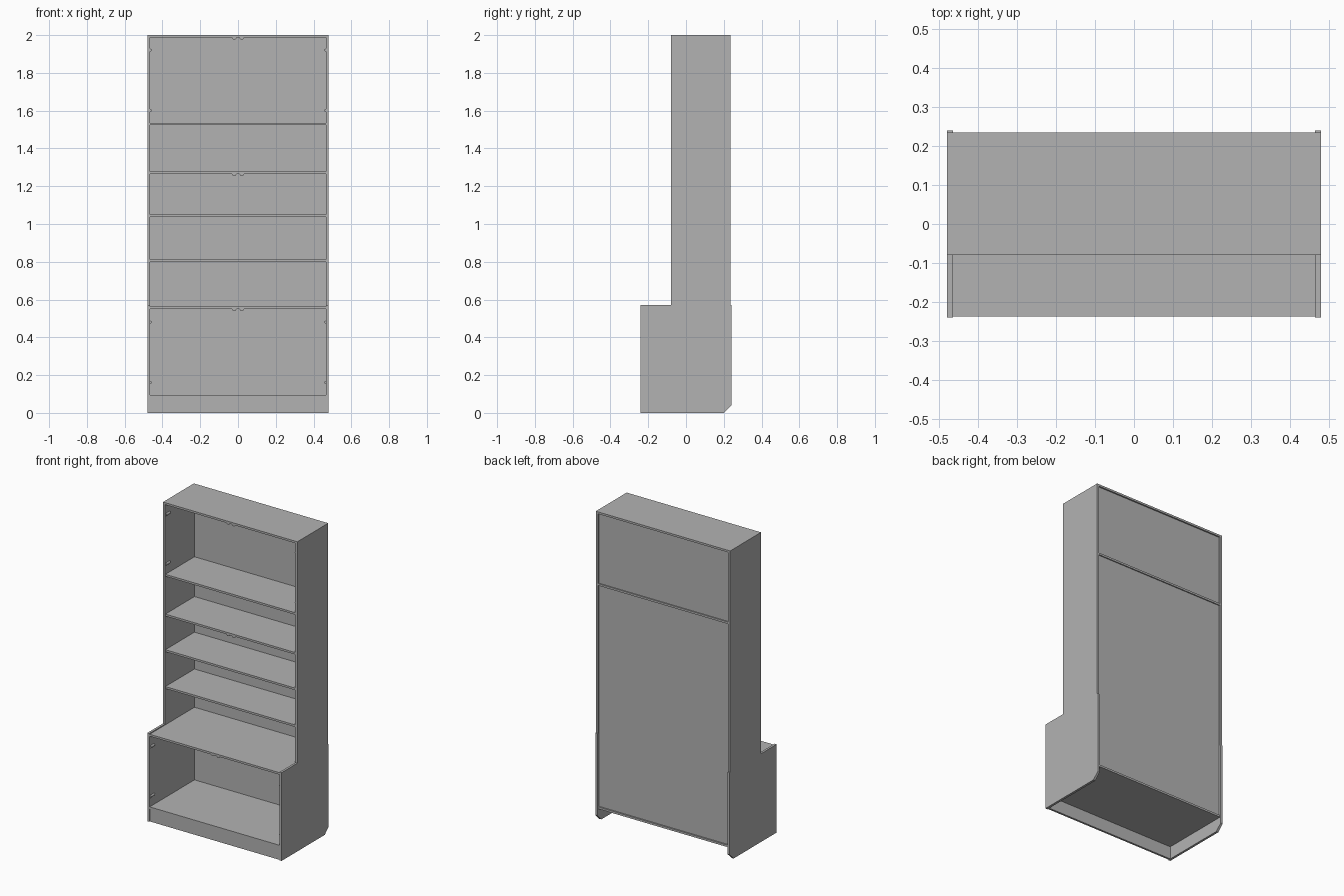
import bpy
import bmesh
import math
from mathutils import Matrix

cube = bpy.data.objects.get("Cube")
if cube:
    bpy.data.objects.remove(cube, do_unlink=True)

grey = bpy.data.materials.new("plain grey")
grey.use_nodes = True
colour = (0.45, 0.45, 0.45, 1)
grey.diffuse_color = colour
grey.node_tree.nodes["Principled BSDF"].inputs["Base Color"].default_value = colour

HALF, T = 0.48, 0.015
INNER = HALF - T
FRONT, BACK = -0.08, 0.235


def finish(name, bm):
    bmesh.ops.recalc_face_normals(bm, faces=bm.faces)
    mesh = bpy.data.meshes.new(name)
    bm.to_mesh(mesh)
    bm.free()
    mesh.materials.append(grey)
    obj = bpy.data.objects.new(name, mesh)
    bpy.context.collection.objects.link(obj)
    return obj


def board(name, x0, x1, y0, y1, z0, z1):
    bm = bmesh.new()
    bmesh.ops.create_cube(bm, size=1)
    for v in bm.verts:
        v.co.x = x1 if v.co.x > 0 else x0
        v.co.y = y1 if v.co.y > 0 else y0
        v.co.z = z1 if v.co.z > 0 else z0
    return finish(name, bm)


def side_panel(name, x):
    # Stepped outline with a clipped lower back corner for the skirting
    outline = [(-0.24, 0), (0.2, 0), (0.24, 0.04), (0.24, 0.57),
               (BACK, 0.57), (BACK, 2), (FRONT, 2), (FRONT, 0.57), (-0.24, 0.57)]
    bm = bmesh.new()
    face = bm.faces.new([bm.verts.new((x, y, z)) for y, z in outline])
    ext = bmesh.ops.extrude_face_region(bm, geom=[face])
    verts = [g for g in ext["geom"] if isinstance(g, bmesh.types.BMVert)]
    bmesh.ops.translate(bm, verts=verts, vec=(T, 0, 0))
    return finish(name, bm)


def peg(name, x, y, z, radius=0.008, length=0.04):
    # Small round fitting lying front to back
    bm = bmesh.new()
    bmesh.ops.create_cone(bm, cap_ends=True, segments=12, radius1=radius,
                          radius2=radius, depth=length,
                          matrix=Matrix.Translation((x, y + length / 2, z))
                          @ Matrix.Rotation(math.pi / 2, 4, "X"))
    return finish(name, bm)


# Sides and top
side_panel("left_side", INNER)
side_panel("right_side", -HALF)
board("top_panel", -INNER, INNER, FRONT, BACK, 1.987, 2)

# Upper shelves, given by the height of their top faces
for i, z in enumerate((0.811, 1.049, 1.279, 1.536)):
    back = BACK - 0.002 if i == 3 else 0.225
    board(f"shelf_{i + 1}", -INNER, INNER, FRONT + 0.003, back, z - 0.013, z)

# Lower cabinet
board("counter", -INNER, INNER, -0.237, 0.225, 0.551, 0.564)
board("bottom_shelf", -INNER, INNER, -0.237, BACK, 0.082, 0.095)
board("kick_board", -INNER, INNER, -0.235, -0.222, 0, 0.082)

# Back panels, set in behind the edges
board("upper_back", -INNER, INNER, 0.22, 0.226, 1.536, 1.987)
board("lower_back", -INNER, INNER, 0.22, 0.226, 0.095, 1.523)

# Hinge plates on the sides and door catches under the boards
for side, s in (("left", 1), ("right", -1)):
    for z in (1.92, 1.6):
        peg(f"{side}_upper_hinge", s * INNER, FRONT + 0.006, z)
    for z in (0.48, 0.16):
        peg(f"{side}_lower_hinge", s * INNER, -0.232, z)
    for z, y in ((1.987, FRONT), (1.266, FRONT), (0.551, -0.237)):
        peg(f"{side}_catch", s * 0.02, y + 0.006, z, 0.012)
